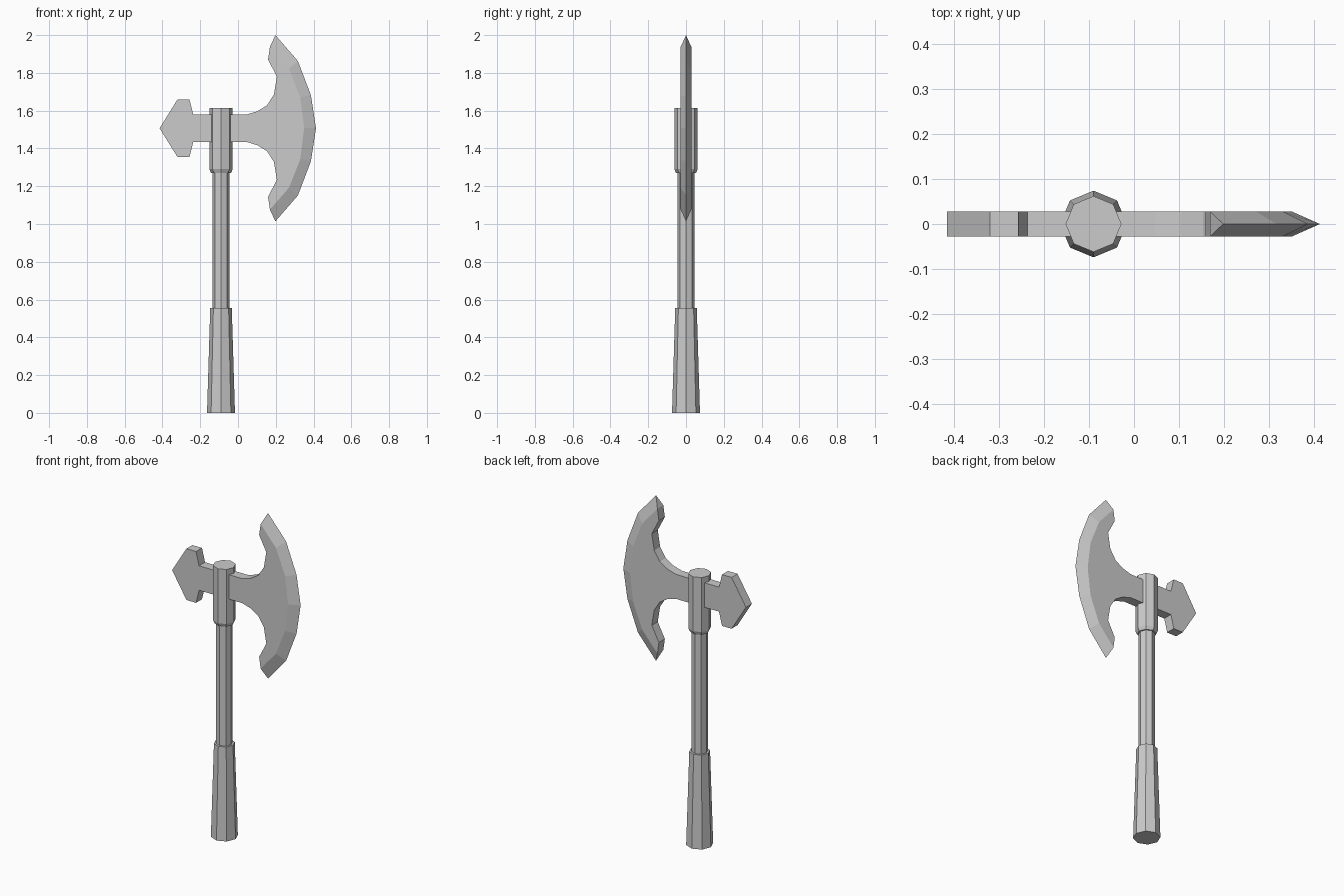
import bpy
import bmesh
from math import cos, sin, pi

if "Cube" in bpy.data.objects:
    bpy.data.objects.remove(bpy.data.objects["Cube"])

CX = -0.09      # handle axis
CZ = 1.507      # mirror height of the axe head
T = 0.028       # half thickness of the head


def finish(name, bm):
    bmesh.ops.recalc_face_normals(bm, faces=bm.faces)
    me = bpy.data.meshes.new(name)
    bm.to_mesh(me)
    bm.free()
    ob = bpy.data.objects.new(name, me)
    bpy.context.collection.objects.link(ob)
    return ob


def octagon_stack(name, rings):
    """Closed eight-sided column through (radius, z) rings."""
    bm = bmesh.new()
    loops = [[bm.verts.new((CX + r * cos(i * pi / 4), r * sin(i * pi / 4), z))
              for i in range(8)] for r, z in rings]
    for a, b in zip(loops, loops[1:]):
        for i in range(8):
            j = (i + 1) % 8
            bm.faces.new((a[i], a[j], b[j], b[i]))
    bm.faces.new(loops[0][::-1])
    bm.faces.new(loops[-1])
    return finish(name, bm)


def mirrored(half):
    """Half profile of (x, height above CZ), continued below the centre line."""
    return half + [(x, -h) for x, h in reversed(half) if h > 0]


def row(bm, pts, y):
    return [bm.verts.new((x, y, CZ + h)) for x, h in pts]


# Handle parts
octagon_stack("grip", [(0.074, 0), (0.057, 0.555)])
octagon_stack("shaft", [(0.045, 0.54), (0.045, 1.3)])
octagon_stack("collar", [(0.053, 1.27), (0.062, 1.29), (0.062, 1.615)])

# Back spike: flat arrow-shaped plate
arrow = mirrored([(CX, 0.073), (-0.237, 0.073), (-0.257, 0.153),
                  (-0.32, 0.153), (-0.415, 0)])
bm = bmesh.new()
front, back = row(bm, arrow, -T), row(bm, arrow, T)
bm.faces.new(front)
bm.faces.new(back[::-1])
for i in range(len(arrow)):
    j = (i + 1) % len(arrow)
    bm.faces.new((front[i], front[j], back[j], back[i]))
finish("back_spike", bm)

# Crescent blade: flat cheeks with a bevel down to a sharp edge
neck = [(CX, 0.073), (0.047, 0.073), (0.103, 0.09), (0.153, 0.121),
        (0.19, 0.178), (0.206, 0.273), (0.159, 0.363)]
cheek = mirrored(neck + [(0.169, 0.431), (0.27, 0.315), (0.33, 0.163), (0.35, 0)])
edge = mirrored([(0.198, 0.493), (0.317, 0.356), (0.386, 0.175), (0.413, 0)])
bm = bmesh.new()
front, back, rim = row(bm, cheek, -T), row(bm, cheek, T), row(bm, edge, 0)
bm.faces.new(front)
bm.faces.new(back[::-1])
n, first, last = len(cheek), len(neck), len(neck) + len(edge) - 1
for i in range(n):
    j = (i + 1) % n
    if first <= i < last:
        k = i - first
        for side in (front, back):
            bm.faces.new((side[i], side[j], rim[k + 1], rim[k]))
    else:
        bm.faces.new((front[i], front[j], back[j], back[i]))
for i, tip in ((first, rim[0]), (last, rim[-1])):
    bm.faces.new((front[i], back[i], tip))
finish("blade", bm)
